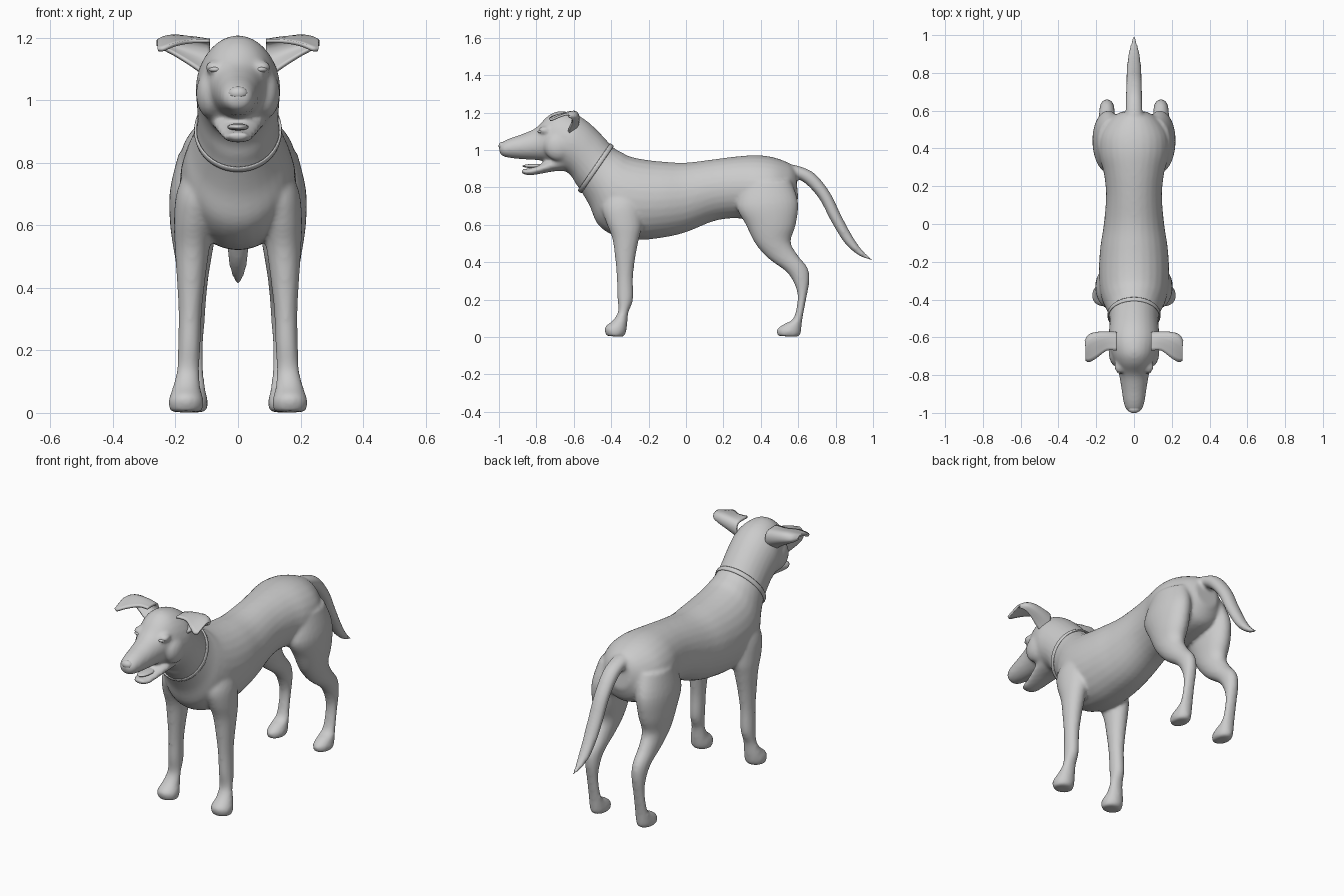
import bpy, bmesh, math
from mathutils import Vector

grey = bpy.data.materials.new("plain_grey")
grey.diffuse_color = (0.6, 0.6, 0.6, 1)


def catmull(rows, steps):
    """Smoothly interpolate a list of equal-length number tuples."""
    out = []
    for i in range(len(rows) - 1):
        a, b, c, d = (rows[min(max(i + k, 0), len(rows) - 1)] for k in (-1, 0, 1, 2))
        for s in range(steps):
            t = s / steps
            out.append([0.5 * (2 * q + (r - p) * t + (2 * p - 5 * q + 4 * r - w) * t * t
                               + (3 * q - p - 3 * r + w) * t ** 3)
                        for p, q, r, w in zip(a, b, c, d)])
    return out + [list(rows[-1])]


def loft(bm, stations, side=1, sides=28, steps=4):
    """Skin ellipses; station = upper/front y,z, lower/back y,z, centre x, half width."""
    rings = []
    for y1, z1, y2, z2, xc, rx in catmull(stations, steps):
        mid = Vector((xc * side, (y1 + y2) / 2, (z1 + z2) / 2))
        axis = Vector((0, (y1 - y2) / 2, (z1 - z2) / 2))
        rings.append([bm.verts.new(mid + axis * math.cos(a) + Vector((rx * math.sin(a), 0, 0)))
                      for a in (2 * math.pi * k / sides for k in range(sides))])
    faces = [bm.faces.new(rings[0]), bm.faces.new(rings[-1][::-1])]
    for r, s in zip(rings, rings[1:]):
        for k in range(sides):
            n = (k + 1) % sides
            faces.append(bm.faces.new((r[k], s[k], s[n], r[n])))
    bmesh.ops.recalc_face_normals(bm, faces=faces)


def ball(bm, centre, size):
    made = bmesh.ops.create_uvsphere(bm, u_segments=16, v_segments=10, radius=1)
    for v in made["verts"]:
        v.co = Vector([c + p * s for c, p, s in zip(centre, v.co, size)])


def finish(bm, name):
    mesh = bpy.data.meshes.new(name)
    bm.to_mesh(mesh)
    bm.free()
    mesh.materials.append(grey)
    mesh.shade_smooth()
    obj = bpy.data.objects.new(name, mesh)
    bpy.context.collection.objects.link(obj)
    return obj


# Trunk, neck, skull and muzzle in one sweep from rump to nose
trunk = [
    (.585, .90, .60, .74, 0, .07), (.55, .93, .56, .66, 0, .13),
    (.47, .96, .47, .63, 0, .18), (.38, .972, .36, .62, 0, .185),
    (.27, .965, .27, .635, 0, .16), (.15, .95, .15, .62, 0, .148),
    (0, .932, 0, .56, 0, .16), (-.12, .937, -.12, .532, 0, .178),
    (-.22, .948, -.25, .52, 0, .186), (-.30, .965, -.38, .54, 0, .182),
    (-.34, .985, -.47, .60, 0, .167), (-.37, 1.0, -.515, .70, 0, .147),
    (-.40, 1.025, -.565, .785, 0, .132), (-.46, 1.09, -.59, .82, 0, .13),
    (-.53, 1.155, -.61, .855, 0, .133), (-.60, 1.195, -.645, .885, 0, .135),
    (-.68, 1.207, -.69, .89, 0, .122), (-.74, 1.18, -.735, .935, 0, .10),
    (-.80, 1.12, -.79, .945, 0, .08), (-.87, 1.087, -.87, .95, 0, .067),
    (-.94, 1.063, -.94, .957, 0, .056), (-.985, 1.04, -.98, .967, 0, .042),
    (-1.0, 1.015, -.997, .985, 0, .018)]
jaw = [
    (-.66, .99, -.64, .89, 0, .09), (-.73, .95, -.71, .885, 0, .075),
    (-.80, .915, -.78, .872, 0, .058), (-.85, .90, -.84, .864, 0, .046),
    (-.885, .90, -.875, .873, 0, .028)]
tail = [
    (.54, .925, .54, .86, 0, .045), (.61, .912, .585, .85, 0, .045),
    (.69, .872, .645, .815, 0, .044), (.77, .772, .715, .735, 0, .042),
    (.83, .65, .775, .62, 0, .04), (.895, .53, .85, .50, 0, .034),
    (.95, .455, .925, .435, 0, .022), (1.0, .415, .995, .408, 0, .005)]
front_leg = [
    (-.42, .80, -.28, .82, .10, .05), (-.45, .70, -.24, .72, .125, .07),
    (-.43, .62, -.235, .60, .14, .065), (-.395, .53, -.25, .53, .146, .056),
    (-.38, .43, -.27, .43, .15, .046), (-.37, .32, -.283, .32, .153, .037),
    (-.368, .22, -.283, .20, .156, .036), (-.362, .14, -.308, .13, .16, .036),
    (-.39, .09, -.315, .06, .165, .046), (-.435, .05, -.322, .02, .166, .057),
    (-.425, .006, -.335, 0, .166, .05)]
hind_leg = [
    (.30, .82, .56, .84, .11, .08), (.27, .70, .60, .72, .135, .083),
    (.32, .60, .587, .60, .142, .075), (.37, .50, .56, .51, .143, .06),
    (.44, .42, .595, .44, .143, .048), (.54, .345, .65, .37, .143, .041),
    (.585, .27, .66, .30, .143, .036), (.597, .20, .642, .20, .143, .032),
    (.575, .10, .623, .10, .143, .036), (.525, .07, .617, .045, .143, .043),
    (.485, .04, .612, .015, .143, .047), (.49, .006, .60, 0, .143, .04)]

# Body: every limb fused into one smooth skin
bm = bmesh.new()
for part in (trunk, jaw, tail):
    loft(bm, part)
for side in (-1, 1):
    loft(bm, front_leg, side)
    loft(bm, hind_leg, side)
    ball(bm, (side * .075, -.755, 1.105), (.03, .035, .022))   # brow and cheek
    ball(bm, (side * .085, -.68, 1.02), (.05, .08, .08))
body = finish(bm, "body")
remesh = body.modifiers.new("fuse", 'REMESH')
remesh.mode = 'VOXEL'
remesh.voxel_size = 0.009
remesh.use_smooth_shade = True
soften = body.modifiers.new("soften", 'SMOOTH')
soften.factor = 0.5
soften.iterations = 8

# Nose pad and tongue
bm = bmesh.new()
ball(bm, (0, -.978, 1.022), (.032, .024, .022))
finish(bm, "nose")
bm = bmesh.new()
ball(bm, (0, -.80, .914), (.034, .075, .012))
finish(bm, "tongue")

# Closed eyes as shallow lids
for side, label in ((-1, "right"), (1, "left")):
    bm = bmesh.new()
    ball(bm, (side * .072, -.773, 1.098), (.022, .02, .010))
    finish(bm, label + "_eye")

# Ears: cupped sheets folding forward at the tip; rows run outward along x
ear_rows = [
    (.09, -.63, 1.07, -.58, 1.13, -.59, 1.185, -.67, 1.19),
    (.145, -.625, 1.11, -.577, 1.15, -.59, 1.197, -.67, 1.188),
    (.20, -.61, 1.145, -.578, 1.17, -.60, 1.204, -.71, 1.178),
    (.237, -.61, 1.165, -.59, 1.18, -.62, 1.199, -.73, 1.163),
    (.256, -.63, 1.178, -.62, 1.183, -.65, 1.188, -.72, 1.16)]
for side, label in ((-1, "right"), (1, "left")):
    bm = bmesh.new()
    grid = []
    for row in catmull(ear_rows, 4):
        pts = catmull([row[k:k + 2] for k in (1, 3, 5, 7)], 4)
        grid.append([bm.verts.new((side * row[0], y, z)) for y, z in pts])
    for r, s in zip(grid, grid[1:]):
        for k in range(len(r) - 1):
            bm.faces.new((r[k], s[k], s[k + 1], r[k + 1]))
    bmesh.ops.recalc_face_normals(bm, faces=bm.faces)
    ear = finish(bm, label + "_ear")
    thick = ear.modifiers.new("thickness", 'SOLIDIFY')
    thick.thickness = 0.012
    thick.offset = 0

# Collar: flattened band around the slanted neck
bm = bmesh.new()
mid = Vector((0, -.4825, .902))
up = Vector((0, .0825, .12)) * 1.03
along = Vector((0, -.82, .57))
hoops = []
for k in range(48):
    a = 2 * math.pi * k / 48
    rad = up * math.cos(a) + Vector((.136 * math.sin(a), 0, 0))
    hoops.append([bm.verts.new(mid + rad * (1 + .035 * math.cos(b)) + along * .013 * math.sin(b))
                  for b in (math.pi * j / 4 for j in range(8))])
for k in range(48):
    r, s = hoops[k], hoops[(k + 1) % 48]
    for j in range(8):
        n = (j + 1) % 8
        bm.faces.new((r[j], s[j], s[n], r[n]))
bmesh.ops.recalc_face_normals(bm, faces=bm.faces)
finish(bm, "collar")
